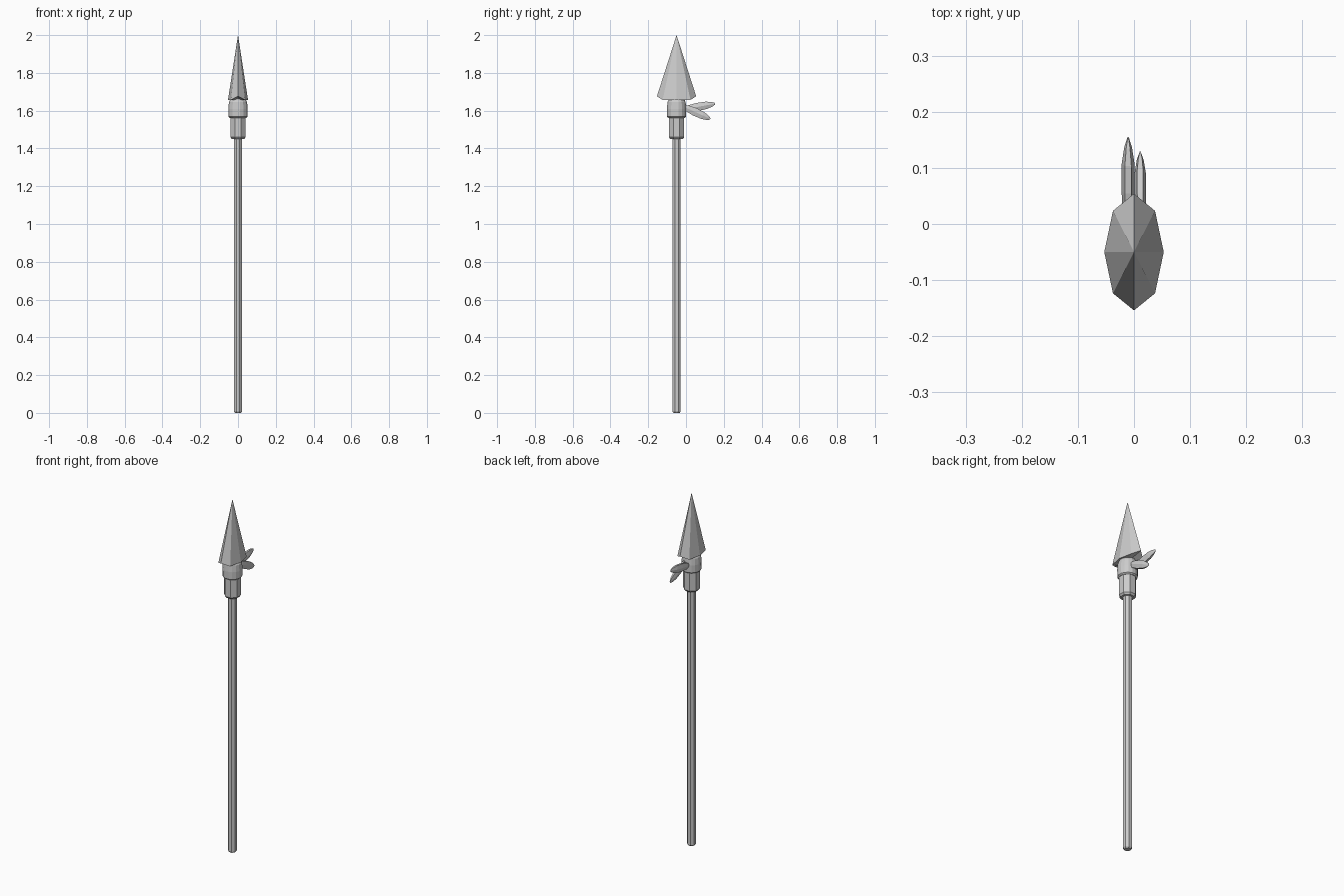
import bpy, bmesh
from math import cos, sin, pi
from mathutils import Vector

if "Cube" in bpy.data.objects:
    bpy.data.objects.remove(bpy.data.objects["Cube"])

CY = -0.05  # spear axis


def loft(name, rings, smooth=None):
    """Skin a list of equal-length point rings and cap both ends."""
    bm = bmesh.new()
    vs = [[bm.verts.new(p) for p in r] for r in rings]
    n = len(vs[0])
    for a, b in zip(vs, vs[1:]):
        for i in range(n):
            j = (i + 1) % n
            bm.faces.new((a[i], a[j], b[j], b[i]))
    bm.faces.new(vs[0][::-1])
    bm.faces.new(vs[-1])
    bmesh.ops.remove_doubles(bm, verts=bm.verts, dist=1e-5)
    bmesh.ops.recalc_face_normals(bm, faces=bm.faces)
    me = bpy.data.meshes.new(name)
    bm.to_mesh(me)
    bm.free()
    ob = bpy.data.objects.new(name, me)
    bpy.context.collection.objects.link(ob)
    return ob


def turned(name, profile, n, phase=0.0):
    """Faceted turned part from (radius, z) pairs."""
    return loft(name, [[(r * cos(2 * pi * (i + phase) / n),
                         CY + r * sin(2 * pi * (i + phase) / n), z)
                        for i in range(n)] for r, z in profile])


# Shaft with chamfered butt
turned("shaft", [(0.018, 0), (0.024, 0.008), (0.024, 1.47)], 8, 0.5)

# Socket and binding under the head
turned("socket", [(0.036, 1.45), (0.044, 1.46), (0.044, 1.57), (0.04, 1.58)], 8, 0.5)
turned("binding", [(0.044, 1.562), (0.051, 1.568), (0.052, 1.61),
                   (0.049, 1.645), (0.042, 1.66), (0.03, 1.67)], 16, 0.5)

# Spear head: flattened eight-sided point with raised cutting corners
bm = bmesh.new()
base = []
for i in range(8):
    a = i * pi / 4
    z = 1.676 if i in (2, 6) else 1.657
    base.append(bm.verts.new((0.053 * cos(a), CY + 0.104 * sin(a), z)))
tip = bm.verts.new((0, CY, 2.0))
hub = bm.verts.new((0, CY, 1.657))
for i in range(8):
    j = (i + 1) % 8
    bm.faces.new((base[i], base[j], tip))
    bm.faces.new((base[j], base[i], hub))
me = bpy.data.meshes.new("spear_head")
bm.to_mesh(me)
bm.free()
bpy.context.collection.objects.link(bpy.data.objects.new("spear_head", me))


# Two leaf-shaped feathers behind the binding
def feather(name, x, start, end, half_w, half_h):
    s, e = Vector((x, *start)), Vector((x, *end))
    d = (e - s).normalized()
    up = Vector((0, -d.z, d.y))
    rings = []
    for t, w, h in [(0, .4, .3), (.2, .9, .8), (.45, 1, 1), (.73, 1, .9), (.9, .6, .6), (1, .12, .2)]:
        c = s.lerp(e, t)
        rings.append([c + Vector((half_w * w * cos(k * pi / 3), 0, 0))
                      + up * half_h * h * sin(k * pi / 3) for k in range(6)])
    loft(name, rings)


feather("upper_feather", -0.0105, (-0.02, 1.605), (0.154, 1.637), 0.0115, 0.025)
feather("lower_feather", 0.011, (-0.02, 1.625), (0.128, 1.556), 0.0105, 0.025)
